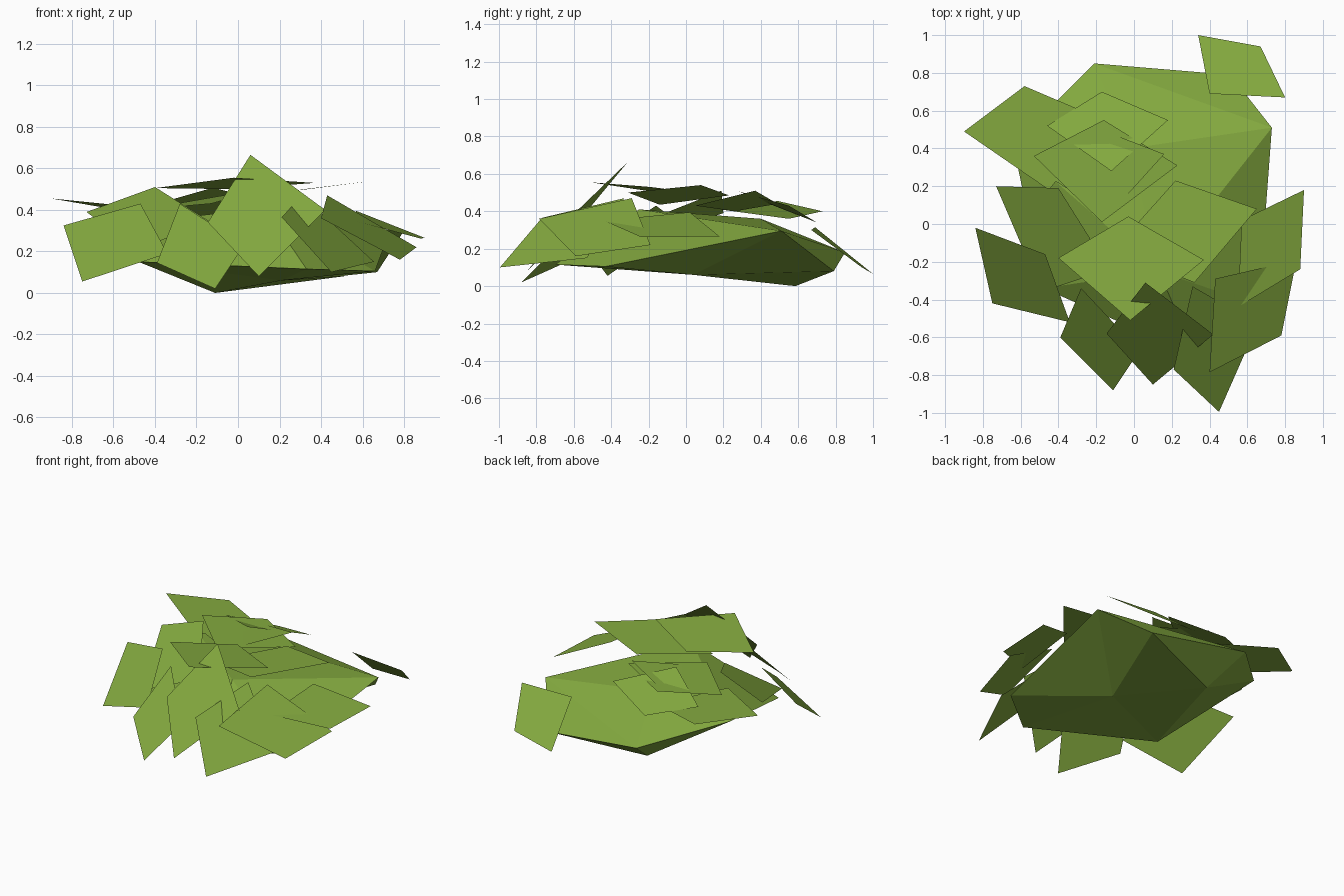
import bpy
import bmesh
from mathutils import Vector

cube = bpy.data.objects.get("Cube")
if cube:
    bpy.data.objects.remove(cube, do_unlink=True)

# Single flat foliage colour
green = bpy.data.materials.new("leaf_green")
green.use_nodes = True
colour = (0.23, 0.40, 0.05, 1)
green.diffuse_color = colour
shader = green.node_tree.nodes["Principled BSDF"]
shader.inputs["Base Color"].default_value = colour
shader.inputs["Roughness"].default_value = 0.9


def finish(name, bm):
    """Turn a bmesh into a flat shaded green object."""
    mesh = bpy.data.meshes.new(name)
    bm.to_mesh(mesh)
    bm.free()
    mesh.materials.append(green)
    part = bpy.data.objects.new(name, mesh)
    bpy.context.collection.objects.link(part)
    return part


def leaf(name, *corners):
    """One thin four-cornered leaf card whose face points upward."""
    bm = bmesh.new()
    face = bm.faces.new([bm.verts.new(Vector(corner)) for corner in corners])
    face.normal_update()
    if face.normal.z < 0:
        face.normal_flip()
    return finish(name, bm)


def fan(bm, hub, *ring):
    """Triangles from a hub vertex to each neighbouring pair of the ring."""
    for start, end in zip(ring, ring[1:]):
        bm.faces.new((hub, start, end))


# Faceted body of the bush: a rim closed by fans above and below
body = bmesh.new()
point = lambda *position: body.verts.new(Vector(position))
left = point(.73, .51, .295)
back_left = point(.51, .79, .08)
back = point(-.21, .85, .18)
right = point(-.64, .42, .32)
front_right = point(-.48, -.34, .15)
front = point(.33, -.7, .115)
front_left = point(.66, -.43, .105)
heel = point(-.11, .585, 0)
belly = point(.21, .04, .06)
crown_back = point(-.02, .4, .36)
crown_front = point(.13, -.25, .41)
fan(body, crown_back, left, back, right, crown_front, left)
fan(body, crown_front, right, front_right, front, front_left, left)
fan(body, belly, left, back_left, heel, front_right, front, front_left, left)
fan(body, heel, back_left, back, right, front_right)
fan(body, left, back_left, back)
bmesh.ops.recalc_face_normals(body, faces=body.faces[:])
finish("bush_body", body)

# Leaves around the front
leaf("front_upright_leaf",
     (.06, -.31, .665), (.42, -.585, .4), (.1, -.85, .08), (-.145, -.58, .34))
leaf("front_right_leaf",
     (-.11, -.88, .02), (-.39, -.6, .145), (-.28, -.34, .43), (.03, -.67, .23))
leaf("front_left_leaf",
     (.45, -.995, .1), (.21, -.77, .365), (.31, -.33, .47), (.655, -.53, .15))

# Leaves on the left side
leaf("left_lower_leaf",
     (.4, -.785, .36), (.43, -.29, .47), (.86, -.19, .22), (.78, -.59, .16))
leaf("left_upper_leaf",
     (.9, .18, .265), (.88, -.24, .262), (.55, -.44, .35), (.57, .02, .395))

# Leaves on the right side
leaf("right_lower_leaf",
     (-.84, -.02, .325), (-.75, -.42, .055), (-.34, -.52, .19), (-.47, -.16, .43))
leaf("right_upper_leaf",
     (-.73, .2, .39), (-.4, .19, .51), (-.13, -.24, .34), (-.49, -.36, .21))
leaf("right_back_leaf",
     (-.9, .49, .455), (-.58, .73, .4), (-.16, .55, .36), (-.45, .18, .41))

# Leaf at the back
leaf("back_leaf",
     (.34, 1, .065), (.67, .94, .1), (.8, .67, .3), (.4, .69, .315))

# Leaves lying over the crown
leaf("crown_front_leaf",
     (-.03, .04, .5), (.37, -.19, .53), (-.02, -.51, .555), (-.4, -.18, .505))
leaf("crown_left_leaf",
     (.22, .23, .485), (.65, .08, .54), (.32, -.31, .5), (-.11, -.14, .435))
leaf("crown_middle_leaf",
     (-.16, .55, .45), (.23, .31, .45), (-.17, .01, .45), (-.53, .36, .45))
leaf("crown_inner_leaf",
     (.16, .37, .51), (-.15, .49, .44), (-.47, .26, .4), (-.13, .05, .43))
leaf("crown_back_leaf",
     (-.17, .7, .34), (.18, .55, .43), (-.12, .28, .507), (-.46, .52, .41))
